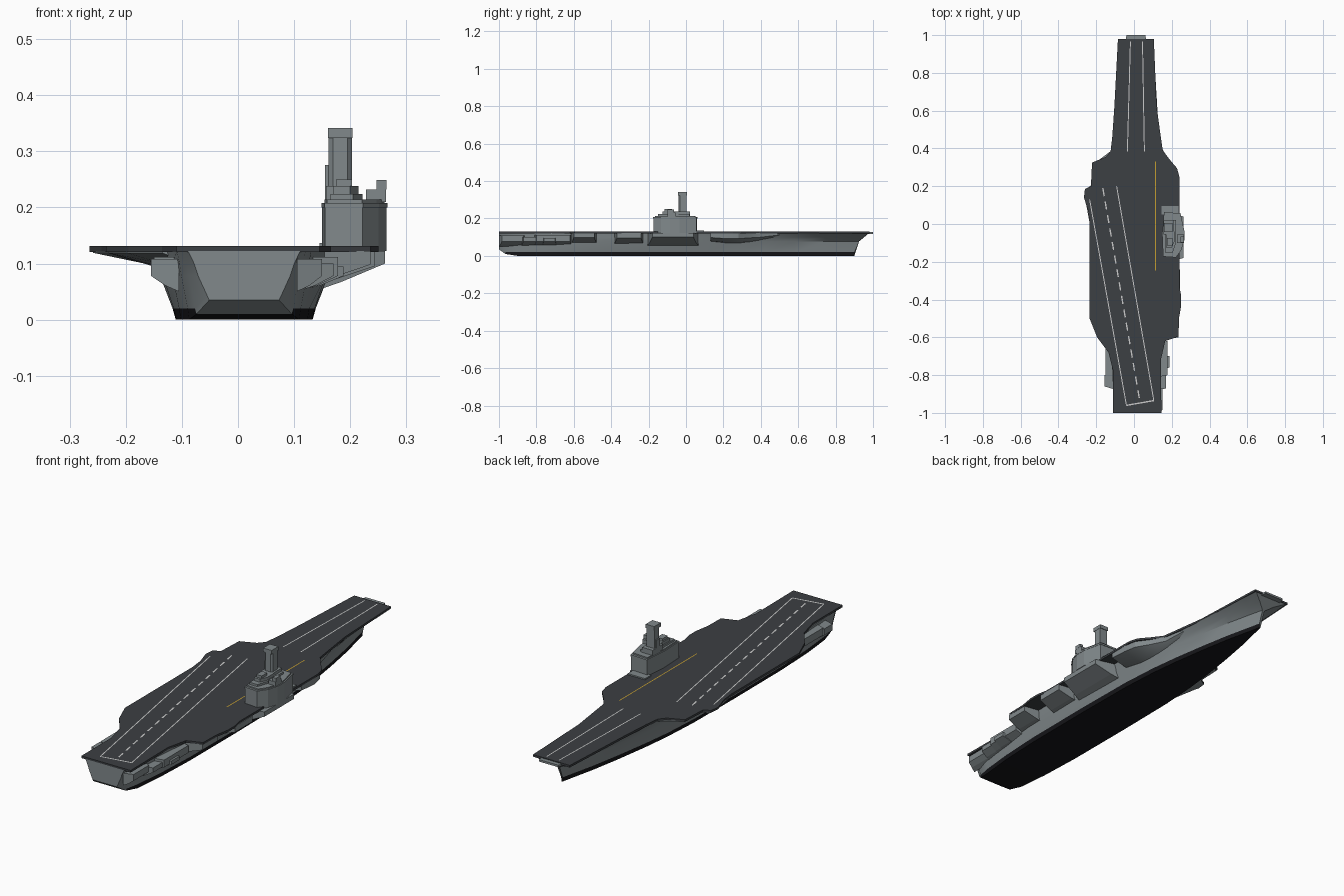
import bpy, bmesh, math
from mathutils import Vector

if "Cube" in bpy.data.objects:
    bpy.data.objects.remove(bpy.data.objects["Cube"])


def material(name, rgb):
    m = bpy.data.materials.new(name)
    m.diffuse_color = (*rgb, 1)
    m.use_nodes = True
    m.node_tree.nodes["Principled BSDF"].inputs["Base Color"].default_value = m.diffuse_color
    return m


GREY = material("hull_grey", (0.22, 0.25, 0.26))
DECK = material("deck_dark", (0.045, 0.05, 0.056))
BLACK = material("bottom_black", (0.008, 0.008, 0.01))
WHITE = material("line_white", (0.75, 0.75, 0.72))
YELLOW = material("line_yellow", (0.55, 0.34, 0.03))
CX = 0.011      # centre line of the hull
Z0, Z1 = 0.121, 0.131   # flight deck underside and top


def finish(name, bm, *mats):
    bmesh.ops.recalc_face_normals(bm, faces=bm.faces)
    me = bpy.data.meshes.new(name)
    bm.to_mesh(me)
    bm.free()
    ob = bpy.data.objects.new(name, me)
    bpy.context.collection.objects.link(ob)
    for m in mats:
        me.materials.append(m)
    return ob


def smooth(ob, angle=25):
    bpy.ops.object.select_all(action='DESELECT')
    ob.select_set(True)
    bpy.context.view_layer.objects.active = ob
    bpy.ops.object.shade_smooth_by_angle(angle=math.radians(angle))


def loft(name, rings, mat):
    """Closed skin through rings of 3D points, capped at both ends."""
    bm = bmesh.new()
    vs = [[bm.verts.new(p) for p in r] for r in rings]
    n = len(vs[0])
    for a, b in zip(vs, vs[1:]):
        for i in range(n):
            j = (i + 1) % n
            bm.faces.new((a[i], a[j], b[j], b[i]))
    bm.faces.new(vs[0])
    bm.faces.new(vs[-1])
    return finish(name, bm, mat)


def prism(name, outline, z0, z1, mat=GREY):
    return loft(name, [[(x, y, z) for x, y in outline] for z in (z0, z1)], mat)


def box(name, x0, x1, y0, y1, z0, z1, mat=GREY):
    return prism(name, [(x0, y0), (x1, y0), (x1, y1), (x0, y1)], z0, z1, mat)


def line(name, a, b, mat=WHITE, w=0.005, dashes=1):
    """Painted stripe, optionally dashed."""
    a, b = Vector(a), Vector(b)
    side = (b - a).normalized().orthogonal() * w / 2
    bm = bmesh.new()
    fill = 1 if dashes == 1 else 0.6
    for i in range(dashes):
        p, q = a.lerp(b, i / dashes), a.lerp(b, (i + fill) / dashes)
        bm.faces.new([bm.verts.new((*c, Z1 + 0.0008))
                      for c in (p - side, q - side, q + side, p + side)])
    bmesh.ops.recalc_face_normals(bm, faces=bm.faces)
    for f in bm.faces:
        if f.normal.z < 0:
            f.normal_flip()
    ob = finish(name, bm, mat)
    if ob.data.polygons[0].normal.z < 0:
        ob.data.flip_normals()


# Hull: y, keel height, half widths at keel, shoulder and deck
stations = [(-1.0, .035, .062, .082, .10), (-.965, .010, .085, .098, .11),
            (-.90, 0, .098, .112, .12), (-.75, 0, .113, .128, .128),
            (-.55, 0, .121, .145, .15), (-.2, 0, .122, .15, .158),
            (.1, 0, .119, .145, .158), (.28, 0, .108, .13, .15),
            (.42, 0, .092, .108, .130), (.58, 0, .068, .079, .114),
            (.73, 0, .041, .049, .103), (.84, 0, .016, .022, .096),
            (.90, 0, .003, .006, .09)]
rings = []
for y, k, b, m, t in stations:
    half = [(b, k), (b + (m - b) * .2, max(.02, k + .008)), (m, .078),
            (m + (t - m) * .4, .1), (t, .1225)]
    rake = max(0, (y - .55) / .35) * .08
    pts = half + [(-x, z) for x, z in reversed(half)]
    rings.append([(CX + x, y + rake * (z / .1225) ** 2.5, z) for x, z in pts])
hull = loft("hull", rings, GREY)
hull.data.materials.append(BLACK)
for p in hull.data.polygons:
    if max(hull.data.vertices[v].co.z for v in p.vertices) < .03 or p.normal.z < -.9 and p.center.z < .03:
        p.material_index = 1
smooth(hull)

# Flight deck, clockwise from the bow
outline = [(.105, .98), (.12, .62), (.142, .46), (.152, .39), (.19, .34),
           (.228, .295), (.24, .25), (.24, -.33), (.25, -.38), (.25, -.43),
           (.238, -.50), (.236, -.595), (.165, -.62), (.142, -.72), (.145, -1),
           (-.11, -1), (-.11, -.78), (-.135, -.68), (-.195, -.60),
           (-.235, -.50), (-.235, 0), (-.243, .07), (-.265, .14),
           (-.26, .185), (-.228, .20), (-.222, .325), (-.15, .355),
           (-.124, .385), (-.115, .46), (-.104, .62), (-.085, .98)]
prism("flight_deck", outline, Z0, Z1, DECK)
prism("bow_lip", [(-.045, .97), (.065, .97), (.06, 1), (-.04, 1)], .118, .1275)

# Port overhang under the angled deck: y, outer x, inner root height
wing = [(-.67, .135, .112), (-.59, .198, .10), (-.49, .232, .096), (-.2, .233, .094),
        (0, .234, .096), (.13, .258, .098), (.185, .257, .10), (.205, .225, .102),
        (.315, .218, .104), (.385, .125, .115)]
smooth(loft("port_overhang", [[(-.11, y, r - .012), (-.11 - (x - .11) * .3, y, r),
                               (-x, y, .119), (-x, y, .1225), (-.11, y, .1225)]
                              for y, x, r in wing], GREY))


def sponson(name, y0, y1, x, low, root, s=1, taper=.02, top=.1225):
    """Bracket flaring out from the hull wall to the deck edge."""
    prof = [(.105, root, -1), (.105 + (x - .105) * .5, (root + low) / 2 - .003, -.4),
            (x, low, 0), (x, top, 0), (.105, top, -1)]
    loft(name, [[(s * px, y + d * taper * e, z) for px, z, e in prof]
                for y, d in ((y0, 1), (y1, -1))], GREY)


# Starboard brackets between the lift openings
sponson("starboard_bracket_aft", -.60, -.49, .236, .098, .06)
sponson("starboard_bracket_mid", -.37, -.24, .243, .095, .055)
sponson("starboard_bracket_island", -.18, .04, .262, .10, .04, taper=.04)
# Starboard forward flare, rounded into the bow
flare = [(.13, .238, .098, .07), (.22, .239, .092, .06), (.28, .228, .092, .06),
         (.335, .188, .096, .065), (.40, .148, .10, .075), (.50, .130, .112, .10)]
smooth(loft("starboard_forward_flare",
            [[(.09, y, r), (.09 + (x - .09) * .55, y, (r + l) / 2 - .003),
              (x, y, l), (x, y, .1225), (.09, y, .1225)] for y, x, l, r in flare], GREY))
# Stern galleries, both sides
for i, (y0, y1, x, s, top) in enumerate([
        (-.86, -.80, .155, -1, .108), (-.80, -.66, .15, -1, .112),
        (-.80, -.62, .178, 1, .112), (-.76, -.70, .188, 1, .095),
        (-.87, -.80, .17, 1, .10), (-.985, -.87, .15, 1, .108)]):
    sponson(f"stern_gallery_{i}", y0, y1, x, .078, .05, s, .015, top)

# Island tower, stacked from the deck upward
main = [(.155, -.17), (.222, -.175), (.25, -.135), (.265, -.085), (.265, -.035),
        (.245, .055), (.16, .06), (.15, -.05)]


def scaled(f, cx=.205, cy=-.06):
    return [(cx + (x - cx) * f, cy + (y - cy) * f) for x, y in main]


prism("island_base", main, .122, .200)
prism("island_gallery", scaled(1.02), .200, .208)
prism("island_upper", scaled(.93), .208, .214)
box("island_step", .145, .235, .05, .095, .122, .137)
prism("bridge_house", [(.165, -.15), (.205, -.15), (.222, -.10), (.222, .02),
                       (.165, .02)], .214, .224)
prism("bridge_top", [(.17, -.125), (.20, -.125), (.215, -.09), (.215, -.04),
                     (.17, -.04)], .224, .238)
box("bridge_roof", .175, .203, -.115, -.075, .238, .250)
box("sensor_base", .228, .264, -.10, -.055, .210, .232)
box("sensor_house", .247, .265, -.098, -.065, .232, .249)
box("mast_foot", .157, .212, -.055, .022, .214, .238)
box("mast_side", .155, .168, -.03, -.005, .214, .276)
c = .008
prism("mast_tower", [(.161 + c, -.04), (.203 - c, -.04), (.203, -.032), (.203, .003),
                     (.161, .003), (.161, -.032)], .214, .326)
prism("mast_cap", [(.160, -.043), (.204, -.043), (.204, .006), (.160, .006)], .324, .342)

# Deck markings
line("landing_edge_port", (-.235, .13), (-.04, -.96))
line("landing_edge_starboard", (-.092, .20), (.105, -.935))
line("landing_centre", (-.165, .19), (.033, -.95), w=.007, dashes=16)
line("landing_threshold", (-.04, -.96), (.105, -.935), w=.007)
line("catapult_port", (-.019, .965), (-.035, .385))
line("catapult_starboard", (.045, .965), (.055, .385))
line("foul_line", (.115, .33), (.115, -.245), YELLOW)
